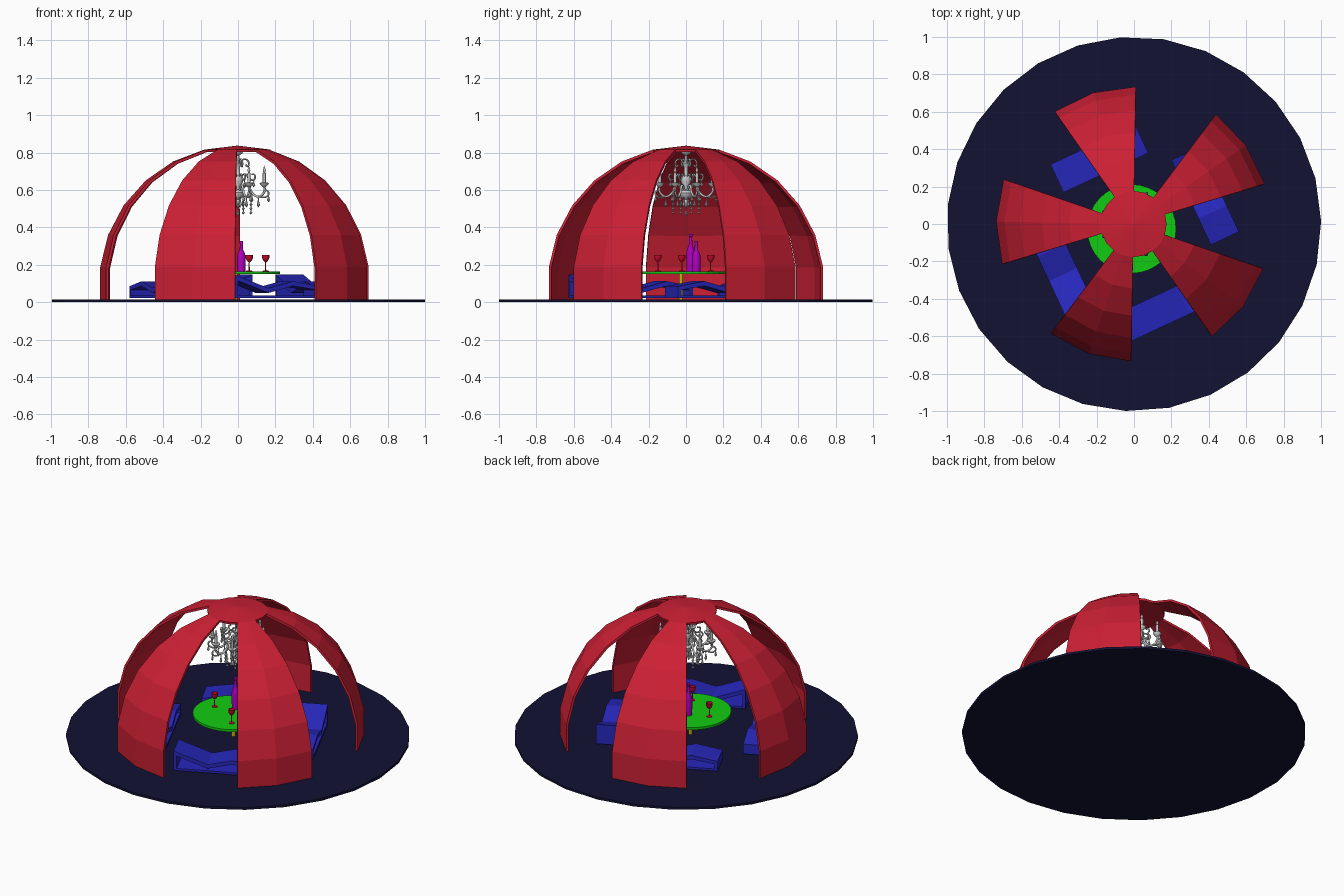
import bpy, bmesh
from math import sin, cos, pi, radians
from mathutils import Vector, Matrix

if "Cube" in bpy.data.objects:
    bpy.data.objects.remove(bpy.data.objects["Cube"])


def mat(name, r, g, b):
    m = bpy.data.materials.new(name)
    m.diffuse_color = (r, g, b, 1)
    m.use_nodes = True
    m.node_tree.nodes["Principled BSDF"].inputs["Base Color"].default_value = m.diffuse_color
    return m


RED = mat("canopy_red", 0.6, 0.014, 0.034)
NAVY = mat("floor_navy", 0.006, 0.006, 0.034)
BLUE = mat("lounger_blue", 0.02, 0.02, 0.5)
GREEN = mat("table_green", 0.006, 0.6, 0.006)
PURPLE = mat("bottle_purple", 0.42, 0.0, 0.5)
WINE = mat("glass_red", 0.6, 0.003, 0.025)
YELLOW = mat("post_yellow", 0.6, 0.45, 0.005)


def finish(name, bm, m=None, smooth=False):
    bmesh.ops.recalc_face_normals(bm, faces=bm.faces)
    me = bpy.data.meshes.new(name)
    bm.to_mesh(me)
    bm.free()
    ob = bpy.data.objects.new(name, me)
    bpy.context.collection.objects.link(ob)
    if m:
        me.materials.append(m)
    if smooth:
        bpy.ops.object.select_all(action='DESELECT')
        ob.select_set(True)
        bpy.context.view_layer.objects.active = ob
        bpy.ops.object.shade_smooth_by_angle(angle=radians(40))
    return ob


def add_lathe(bm, profile, at=(0, 0, 0), n=12, turn=0.0):
    """Revolve (radius, z) points about a vertical axis at the given place."""
    o = Vector(at)
    rings = []
    for r, z in profile:
        if r < 1e-6:
            rings.append([bm.verts.new(o + Vector((0, 0, z)))])
        else:
            rings.append([bm.verts.new(o + Vector((r * cos(turn + 2 * pi * i / n),
                                                   r * sin(turn + 2 * pi * i / n), z)))
                          for i in range(n)])
    for a, b in zip(rings, rings[1:]):
        for i in range(n):
            j = (i + 1) % n
            f = [a[i % len(a)], a[j % len(a)], b[j % len(b)], b[i % len(b)]]
            f = list(dict.fromkeys(f))
            if len(f) > 2:
                bm.faces.new(f)


def lathe(name, profile, at=(0, 0, 0), n=12, m=None, turn=0.0, smooth=False):
    bm = bmesh.new()
    add_lathe(bm, profile, at, n, turn)
    return finish(name, bm, m, smooth)


def disc(r, z0, z1):
    return [(0, z0), (r, z0), (r, z1), (0, z1)]


# Floor
lathe("floor", disc(1.0, 0, 0.015), n=27, m=NAVY, turn=radians(0.8))

# Canopy: faceted dome with alternate pairs of columns left open below the cap
R, CX, CZ, STEP = 0.739, -0.003, 0.098, 180 / 13
bm = bmesh.new()
rows = []
for k in range(7):
    lat = radians(-STEP / 2 + k * STEP)
    rows.append([bm.verts.new((CX + R * cos(lat) * cos(radians(17 + 18 * i)),
                               R * cos(lat) * sin(radians(17 + 18 * i)),
                               CZ + R * sin(lat))) for i in range(20)])
top = bm.verts.new((CX, 0, CZ + R))
for i in range(20):
    j = (i + 1) % 20
    bm.faces.new((rows[6][i], rows[6][j], top))
    if i % 4 < 2:
        for a, b in zip(rows, rows[1:]):
            bm.faces.new((a[i], a[j], b[j], b[i]))
bmesh.ops.delete(bm, geom=[v for v in bm.verts if not v.link_faces], context='VERTS')
canopy = finish("canopy", bm, RED)
s = canopy.modifiers.new("thickness", 'SOLIDIFY')
s.thickness = 0.014
s.offset = -1

# Loungers: hollow folded frames (distance from head, height)
OUTER = [(0, 0.022), (0, 0.147), (0.2, 0.075), (0.345, 0.112), (0.5, 0.085), (0.5, 0.022)]
INNER = [(0.018, 0.036), (0.018, 0.115), (0.2, 0.05), (0.345, 0.087), (0.482, 0.066), (0.482, 0.036)]


def lounger(name, x, y, heading):
    bm = bmesh.new()
    sides = []
    for w in (-0.083, 0.083):
        sides.append([[bm.verts.new((p - 0.25, w, z)) for p, z in loop] for loop in (OUTER, INNER)])
    for i in range(6):
        j = (i + 1) % 6
        (ao, ai), (bo, bi) = sides
        for q in ((ao[i], ao[j], bo[j], bo[i]), (ai[i], ai[j], bi[j], bi[i]),
                  (ao[i], ao[j], ai[j], ai[i]), (bo[i], bo[j], bi[j], bi[i])):
            bm.faces.new(q)
    ob = finish(name, bm, BLUE)
    ob.matrix_world = Matrix.Translation((x, y, 0)) @ Matrix.Rotation(radians(heading), 4, 'Z')


# heading points from head to foot
lounger("lounger_back", -0.185, 0.349, 205)
lounger("lounger_right", 0.38, 0.15, -65)
lounger("lounger_front", 0.174, -0.447, 25)
lounger("lounger_left", -0.40, -0.225, 115)

# Table
TX, TY = -0.013, -0.026
lathe("table_top", disc(0.238, 0.15, 0.165), (TX, TY, 0), 32, GREEN)
lathe("table_post", disc(0.011, 0.015, 0.15), (TX, TY, 0), 12, YELLOW)

# Bottles
BOTTLE = [(0, 0), (0.022, 0), (0.023, 0.09), (0.019, 0.11), (0.009, 0.132),
          (0.008, 0.17), (0.01, 0.172), (0.01, 0.185), (0, 0.185)]
for i, (x, y, k) in enumerate([(-0.035, 0.025, 1.08), (0.018, 0.055, 0.87)]):
    lathe(f"bottle_{i}", [(r, z * k) for r, z in BOTTLE], (x, y, 0.165), 16, PURPLE, smooth=True)

# Wine glasses
GLASS = [(0, 0), (0.017, 0), (0.015, 0.003), (0.003, 0.006), (0.0025, 0.048), (0.012, 0.056),
         (0.019, 0.07), (0.02, 0.088), (0.018, 0.088), (0.017, 0.071), (0, 0.056)]
for i, (x, y) in enumerate([(-0.15, -0.022), (0.06, -0.15), (0.148, 0.132)]):
    lathe(f"wine_glass_{i}", GLASS, (x, y, 0.165), 16, WINE, smooth=True)

# Chandelier column
lathe("chandelier_column",
      [(0, 0.815), (0.03, 0.812), (0.024, 0.795), (0.007, 0.785), (0.007, 0.755), (0.022, 0.745),
       (0.012, 0.725), (0.01, 0.69), (0.024, 0.67), (0.028, 0.645), (0.014, 0.62), (0.018, 0.6),
       (0.034, 0.585), (0.03, 0.565), (0.012, 0.55), (0.016, 0.535), (0.01, 0.515), (0, 0.505)],
      n=16, smooth=True)


def add_drop(bm, at, size=1.0):
    """Hanging bead and crystal, measured down from its hook."""
    add_lathe(bm, [(0, 0), (0.004, -0.006), (0.002, -0.012), (0.003, -0.016),
                   (0.008, -0.034 * size), (0, -0.046 * size)], at, 6)


def strand(name, points, depth):
    """Round tubes along (radius, z) paths, repeated around the column."""
    cu = bpy.data.curves.new(name, 'CURVE')
    cu.dimensions = '3D'
    cu.bevel_depth = depth
    cu.bevel_resolution = 1
    cu.resolution_u = 5
    for path, angle in points:
        sp = cu.splines.new('BEZIER')
        sp.bezier_points.add(len(path) - 1)
        for b, (r, z) in zip(sp.bezier_points, path):
            b.co = (r * cos(angle), r * sin(angle), z)
            b.handle_left_type = b.handle_right_type = 'AUTO'
    ob = bpy.data.objects.new(name, cu)
    bpy.context.collection.objects.link(ob)
    return ob


# Chandelier arms, scrolls, candles and drops
ARM = [(0.02, 0.6), (0.05, 0.625), (0.075, 0.585), (0.11, 0.565), (0.142, 0.59), (0.142, 0.625)]
CURL = [(0.11, 0.565), (0.15, 0.562), (0.165, 0.582), (0.152, 0.598), (0.142, 0.588)]
UPPER = [(0.012, 0.67), (0.04, 0.685), (0.06, 0.66), (0.085, 0.655), (0.09, 0.68), (0.074, 0.685)]
CROWN = [(0.01, 0.735), (0.035, 0.765), (0.058, 0.745), (0.05, 0.725), (0.042, 0.735)]
CANDLE = [(0, 0.612), (0.008, 0.615), (0.022, 0.632), (0.023, 0.638), (0.008, 0.64), (0.008, 0.69),
          (0.004, 0.693), (0.0075, 0.705), (0, 0.73)]
turns = [2 * pi * (i + 0.5) / 8 for i in range(8)]
parts = [strand("chandelier_arms", [(ARM, t) for t in turns], 0.006),
         strand("chandelier_scrolls", [(p, t) for t in turns for p in (CURL, UPPER)]
                + [(CROWN, t) for t in turns[::2]], 0.0045)]

candles, drops = bmesh.new(), bmesh.new()
for t in turns:
    c, d = cos(t), sin(t)
    add_lathe(candles, CANDLE, (0.142 * c, 0.142 * d, 0), 10)
    for r, z, k in ((0.165, 0.58, 1.0), (0.11, 0.56, 1.2), (0.075, 0.58, 1.0), (0.085, 0.655, 0.9),
                    (0.028, 0.565, 1.3)):
        add_drop(drops, (r * c, r * d, z), k)
    for k in range(3):
        add_drop(drops, (0.07 * c, 0.07 * d, 0.545 - 0.022 * k), 0.7)
add_drop(drops, (0, 0, 0.508), 1.1)
parts += [finish("chandelier_candles", candles, smooth=True), finish("chandelier_drops", drops)]
for ob in parts:
    ob.scale = (1.07, 1.07, 1)
